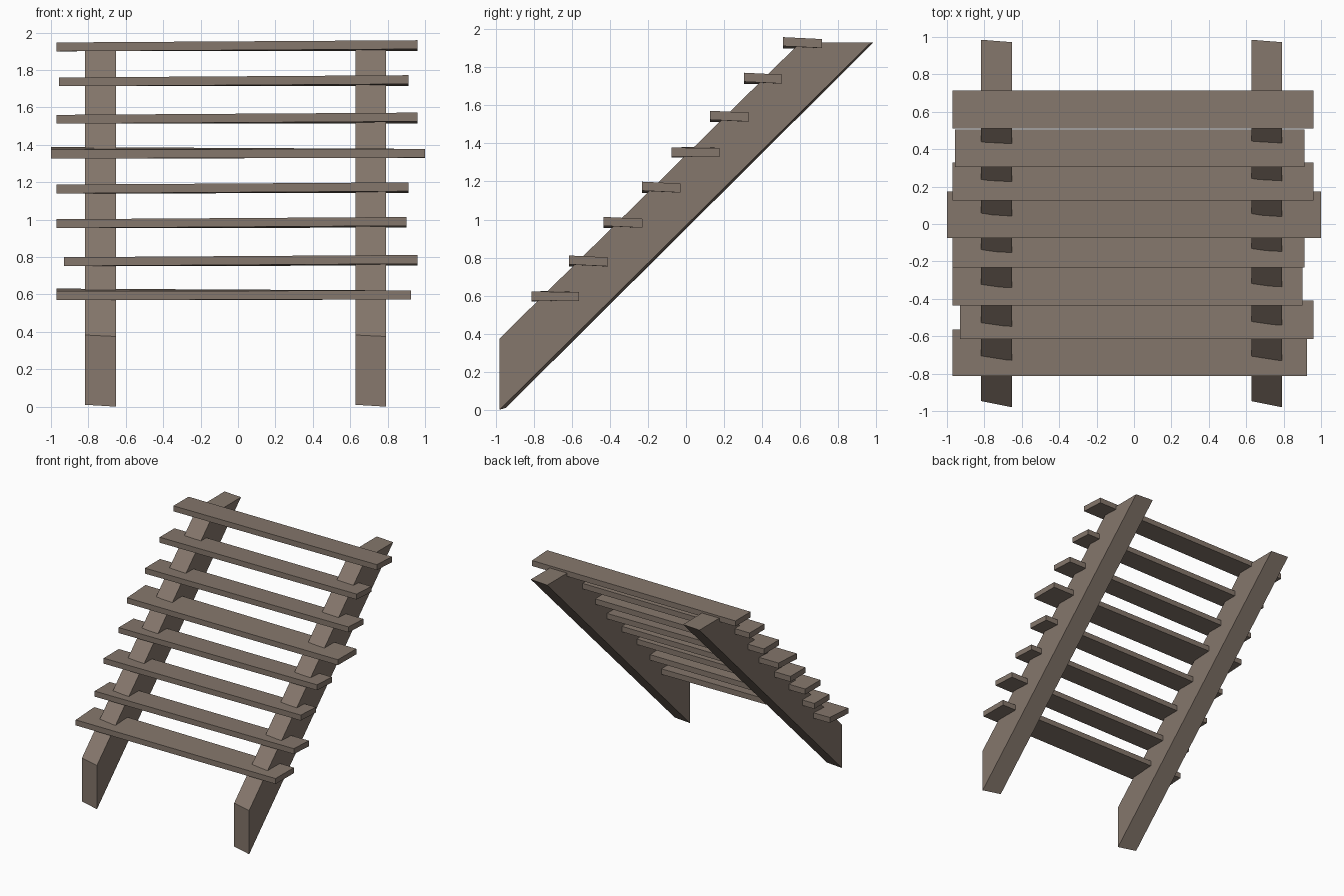
import bpy

if "Cube" in bpy.data.objects:
    bpy.data.objects.remove(bpy.data.objects["Cube"])

# Weathered wood, one flat colour
wood = bpy.data.materials.new("weathered wood")
wood.diffuse_color = (0.235, 0.185, 0.150, 1)
wood.use_nodes = True
wood.node_tree.nodes["Principled BSDF"].inputs["Base Color"].default_value = wood.diffuse_color


def loft(name, ring_a, ring_b):
    """Solid between two matching four-point rings (left ring, right ring)."""
    n = len(ring_a)
    faces = [tuple(range(n))[::-1], tuple(range(n, 2 * n))]
    faces += [(i, (i + 1) % n, n + (i + 1) % n, n + i) for i in range(n)]
    mesh = bpy.data.meshes.new(name)
    mesh.from_pydata(ring_a + ring_b, [], faces)
    mesh.materials.append(wood)
    mesh.validate()
    obj = bpy.data.objects.new(name, mesh)
    bpy.context.collection.objects.link(obj)
    return obj


# Sloping side beams: (y, z) outlines, slightly skewed from left face to right face
left_face = [(-0.947, 0.01), (0.985, 1.93), (0.61, 1.93), (-0.947, 0.383)]
right_face = [(-0.98, 0.0), (0.972, 1.93), (0.60, 1.93), (-0.98, 0.375)]
for name, x in (("left_stringer", -0.817), ("right_stringer", 0.627)):
    loft(name, [(x, y, z) for y, z in left_face],
         [(x + 0.165, y, z) for y, z in right_face])

# Treads: x0, x1, y0, y1, underside height
treads = [
    (-0.97, 0.925, -0.813, -0.563, 0.570),
    (-0.93, 0.96, -0.615, -0.410, 0.752),
    (-0.97, 0.90, -0.435, -0.230, 0.955),
    (-0.97, 0.912, -0.232, -0.030, 1.140),
    (-1.00, 1.00, -0.075, 0.175, 1.327),
    (-0.97, 0.96, 0.125, 0.330, 1.513),
    (-0.957, 0.912, 0.305, 0.505, 1.713),
    (-0.97, 0.96, 0.510, 0.715, 1.900),
]
T = 0.047
for i, (x0, x1, y0, y1, z) in enumerate(treads):
    # Boards are a little warped: wide ones lift back left, narrow ones front right
    wide = y1 - y0 > 0.23
    back_left = 0.014 if wide else 0.0
    front_right = 0.004 if wide else 0.012

    def end(x, front, back):
        return [(x, y0, z + front), (x, y1, z + back),
                (x, y1, z + back + T), (x, y0, z + front + T)]

    loft(f"tread_{i + 1}", end(x0, 0, back_left), end(x1, front_right, 0.002))

# Consistent outward normals
import bmesh
for obj in bpy.context.collection.objects:
    bm = bmesh.new()
    bm.from_mesh(obj.data)
    bmesh.ops.recalc_face_normals(bm, faces=bm.faces)
    bm.to_mesh(obj.data)
    bm.free()
